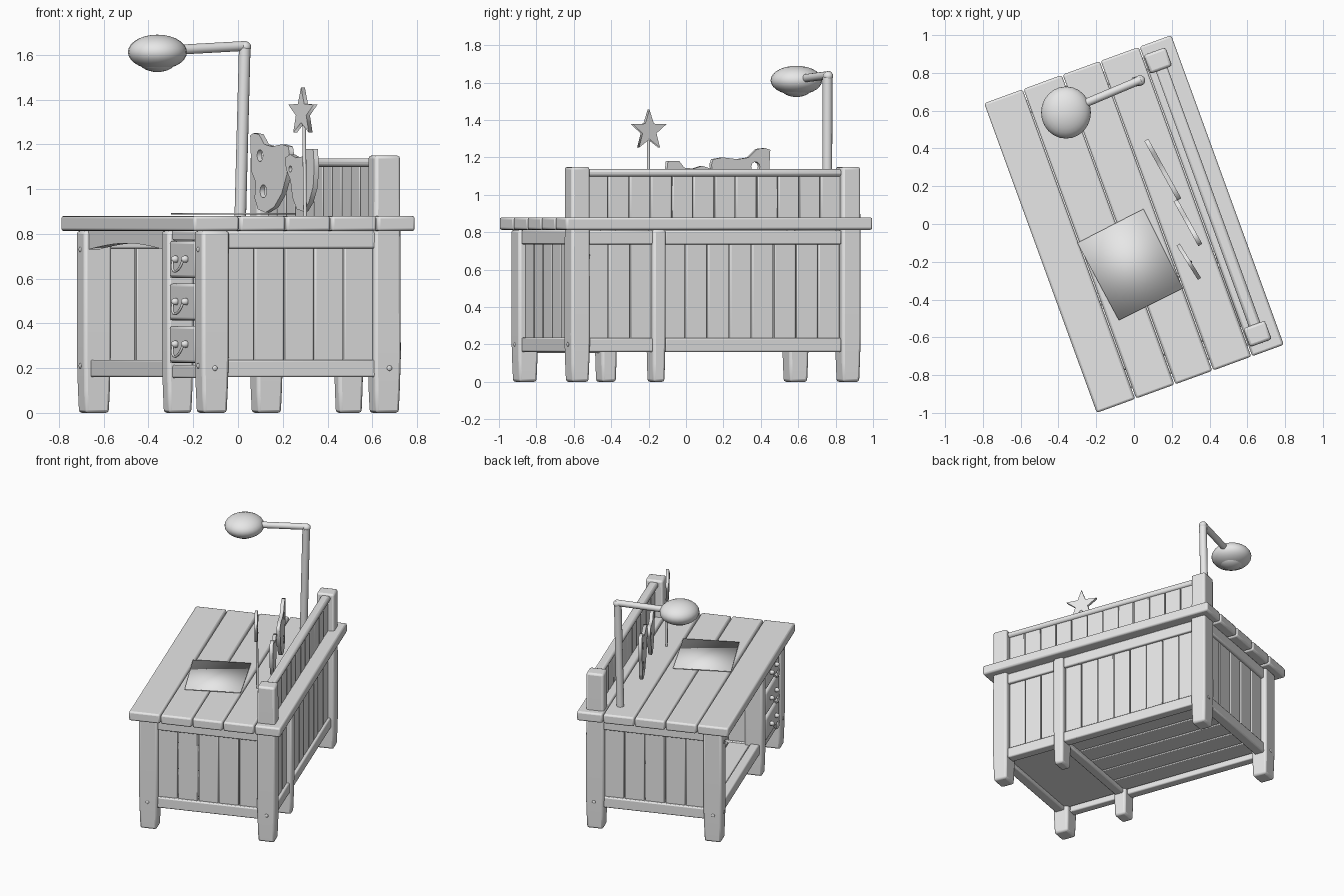
import bpy, bmesh, math
from mathutils import Matrix, Vector

if "Cube" in bpy.data.objects:
    bpy.data.objects.remove(bpy.data.objects["Cube"])

grey = bpy.data.materials.new("plain_grey")
grey.use_nodes = True
GREY = (0.8, 0.8, 0.8, 1)
grey.diffuse_color = GREY
grey.node_tree.nodes["Principled BSDF"].inputs["Base Color"].default_value = GREY

# The desk is built along its own axes, then turned
TURN = Matrix.Rotation(math.radians(20), 4, 'Z')
ID = Matrix.Identity(4)


def finish(ob, bevel=0.0, smooth=True):
    if not ob.data.materials:
        ob.data.materials.append(grey)
    if bevel:
        m = ob.modifiers.new("soft_edges", 'BEVEL')
        m.width, m.segments = bevel, 2
    bpy.ops.object.select_all(action='DESELECT')
    ob.select_set(True)
    bpy.context.view_layer.objects.active = ob
    if smooth:
        bpy.ops.object.shade_smooth_by_angle(angle=math.radians(40))
    return ob


def from_bmesh(name, bm, matrix, bevel=0.0):
    bmesh.ops.recalc_face_normals(bm, faces=bm.faces)
    me = bpy.data.meshes.new(name)
    bm.to_mesh(me)
    bm.free()
    ob = bpy.data.objects.new(name, me)
    bpy.context.collection.objects.link(ob)
    ob.matrix_world = matrix
    return finish(ob, bevel)


def box(name, lo, hi, bevel=0.008, matrix=TURN):
    lo, hi = Vector(lo), Vector(hi)
    bm = bmesh.new()
    bmesh.ops.create_cube(bm, size=1)
    for v in bm.verts:
        v.co = Vector((v.co[i] * (hi[i] - lo[i]) + (lo[i] + hi[i]) / 2 for i in range(3)))
    return from_bmesh(name, bm, matrix, bevel)


def post(name, u, v, w, d, top):
    # Square post, narrowing towards the foot
    bm = bmesh.new()
    rings = []
    for z, k in ((0, 0.88), (0.1, 0.94), (0.25, 1), (top, 1 if top < 1 else 0.95)):
        rings.append([bm.verts.new((u + sx * w * k / 2, v + sy * d * k / 2, z))
                      for sx, sy in ((-1, -1), (1, -1), (1, 1), (-1, 1))])
    for a, b in zip(rings, rings[1:]):
        for i in range(4):
            bm.faces.new((a[i], a[(i + 1) % 4], b[(i + 1) % 4], b[i]))
    bm.faces.new(rings[0])
    bm.faces.new(rings[-1])
    return from_bmesh(name, bm, TURN, 0.014)


def planks(name, axis, start, end, n, lo, hi, bevel=0.006, gap=0.006):
    # Row of n boards side by side along one axis
    step = (end - start) / n
    for i in range(n):
        a, b = list(lo), list(hi)
        a[axis], b[axis] = start + i * step + gap / 2, start + (i + 1) * step - gap / 2
        box(f"{name}_{i + 1}", a, b, bevel)


def ball(name, centre, radii, matrix=TURN):
    bm = bmesh.new()
    bmesh.ops.create_uvsphere(bm, u_segments=24, v_segments=14, radius=1)
    bmesh.ops.scale(bm, vec=radii, verts=bm.verts)
    bmesh.ops.translate(bm, vec=centre, verts=bm.verts)
    return from_bmesh(name, bm, matrix)


def rod(name, a, b, r, matrix=ID):
    a, b = Vector(a), Vector(b)
    bm = bmesh.new()
    bmesh.ops.create_cone(bm, cap_ends=True, segments=20, radius1=r, radius2=r, depth=(b - a).length)
    rot = (b - a).to_track_quat('Z', 'Y').to_matrix().to_4x4()
    bm.transform(Matrix.Translation((a + b) / 2) @ rot)
    return from_bmesh(name, bm, matrix, 0.004)


def plate(name, loops, thick, origin, along, matrix=ID):
    # Upright cut-out: first loop is the outline, the others are holes
    cu = bpy.data.curves.new(name, 'CURVE')
    cu.dimensions, cu.fill_mode, cu.extrude = '2D', 'BOTH', thick / 2
    for pts in loops:
        s = cu.splines.new('POLY')
        s.points.add(len(pts) - 1)
        for p, (x, y) in zip(s.points, pts):
            p.co = (x, y, 0, 1)
        s.use_cyclic_u = True
    ob = bpy.data.objects.new(name, cu)
    bpy.context.collection.objects.link(ob)
    d, up = Vector(along).normalized(), Vector((0, 0, 1))
    m = Matrix((d, up, d.cross(up))).transposed().to_4x4()
    ob.matrix_world = matrix @ Matrix.Translation(origin) @ m
    finish(ob, smooth=False)
    bpy.ops.object.convert(target='MESH')


def circle(x, y, r, n=10):
    return [(x + r * math.cos(i * math.tau / n), y + r * math.sin(i * math.tau / n)) for i in range(n)]


# Table top
edges = (-0.53, -0.308, -0.087, 0.127, 0.346, 0.53)
for i in range(5):
    box(f"top_board_{i + 1}", (edges[i] + 0.003, -0.872, 0.812), (edges[i + 1] - 0.003, 0.872, 0.88), 0.012)

# Legs and rear posts
for side, v in (("right", -0.77), ("left", 0.77)):
    post(f"front_leg_{side}", -0.405, v, 0.13, 0.115, 0.813)
    post(f"rear_post_{side}", 0.415, v, 0.128, 0.11, 1.15)
    out = math.copysign(0.055, v)
    for u in (-0.41, 0.42):
        ball("leg_bolt", (u, v + out, 0.2), (0.012, 0.006, 0.012))
    for z in (0.21, 0.73):
        ball("leg_bolt_side", (-0.47, v, z), (0.006, 0.012, 0.012))
post("front_leg_middle", -0.4, -0.31, 0.126, 0.092, 0.813)
post("rear_leg_middle", 0.41, -0.32, 0.123, 0.075, 0.813)

# End walls with rails
for side, v in (("right", -0.775), ("left", 0.775)):
    planks(f"end_plank_{side}", 0, -0.35, 0.36, 5, (0, v - 0.015, 0.2), (0, v + 0.015, 0.77))
    for z in (0.16, 0.735):
        box(f"end_rail_{side}", (-0.36, v - 0.035, z), (0.37, v + 0.035, z + 0.077))

# Rear wall in two bays
for n, (a, b, count) in enumerate(((-0.72, -0.35, 3), (-0.285, 0.72, 8))):
    planks(f"rear_plank_{n}", 1, a, b, count, (0.405, 0, 0.2), (0.435, 0, 0.77))
    for z in (0.16, 0.735):
        box("rear_rail", (0.385, a, z), (0.455, b, z + 0.075))

# Backboard above the top
planks("backboard_plank", 1, -0.72, 0.73, 12, (0.405, 0, 0.87), (0.435, 0, 1.11))
box("backboard_rail", (0.385, -0.73, 1.098), (0.45, 0.74, 1.137), 0.015)

# Floor, partition and front rails
planks("floor_board", 0, -0.37, 0.39, 5, (0, -0.29, 0.19), (0, 0.75, 0.225))
box("drawer_floor", (-0.37, -0.75, 0.185), (0.39, -0.33, 0.205))
planks("partition_plank", 0, -0.35, 0.36, 5, (0, -0.325, 0.2), (0, -0.3, 0.8))
box("partition_rail", (-0.36, -0.345, 0.16), (0.37, -0.28, 0.23))
box("front_bottom_rail", (-0.44, -0.28, 0.16), (-0.375, 0.73, 0.237))
for z, h in ((0.155, 0.06), (0.77, 0.045)):
    box("drawer_rail", (-0.44, -0.73, z), (-0.38, -0.34, z + h))
arch = [(0.99 * i / 12, 0.73 + 0.028 * math.sin(math.pi * i / 12)) for i in range(13)]
plate("knee_apron", [arch + [(0.99, 0.812), (0, 0.812)]], 0.05, (-0.425, -0.27, 0), (0, 1, 0), TURN)

# Drawers with knobs and hanging pulls
for i in range(3):
    z = 0.222 + i * 0.19
    box(f"drawer_{i + 1}", (-0.462, -0.71, z), (0.35, -0.365, z + 0.166), 0.014)
    for s in (-1, 1):
        ball("drawer_knob", (-0.47, -0.537 + s * 0.065, z + 0.085), (0.02, 0.016, 0.016))
    arc = bpy.data.curves.new("drawer_pull", 'CURVE')
    arc.dimensions, arc.bevel_depth, arc.bevel_resolution = '3D', 0.006, 2
    sp = arc.splines.new('POLY')
    sp.points.add(12)
    for k, p in enumerate(sp.points):
        t = math.pi * k / 12
        p.co = (-0.48 - 0.015 * math.sin(t), -0.537 + 0.065 * math.cos(t), z + 0.085 - 0.055 * math.sin(t), 1)
    pull = bpy.data.objects.new(f"drawer_pull_{i + 1}", arc)
    bpy.context.collection.objects.link(pull)
    pull.matrix_world = TURN
    finish(pull, smooth=False)
    bpy.ops.object.convert(target='MESH')

# Lamp
rod("lamp_pole", (0.01, 0.755, 0.87), (0.03, 0.757, 1.63), 0.026)
rod("lamp_arm", (0.04, 0.765, 1.64), (-0.28, 0.63, 1.622), 0.022)
ball("lamp_joint", (0.032, 0.76, 1.635), (0.027, 0.027, 0.025), ID)
ball("lamp_shade", (-0.36, 0.59, 1.612), (0.132, 0.138, 0.078), ID)
ball("lamp_bulb", (-0.36, 0.59, 1.575), (0.085, 0.085, 0.052), ID)

# Paper sheet
bm = bmesh.new()
bm.faces.new([bm.verts.new((x, y, 0.886)) for x, y in ((-0.3, -0.1), (-0.08, -0.51), (0.26, -0.34), (0.05, 0.08))])
sheet = from_bmesh("paper_sheet", bm, ID)
sheet.modifiers.new("thickness", 'SOLIDIFY').thickness = 0.007

# Wooden cut-outs standing on the desk
ALONG = (0.485, -0.874, 0)
plate("large_cutout", [
    [(0, 1.24), (0.03, 1.25), (0.08, 1.245), (0.13, 1.2), (0.2, 1.19), (0.29, 1.2), (0.35, 1.19), (0.36, 1.16),
     (0.34, 1.07), (0.29, 0.98), (0.22, 0.92), (0.14, 0.895), (0.07, 0.91), (0.04, 0.96), (0.05, 1.03), (0.01, 1.08)],
    circle(0.09, 1.15, 0.027), circle(0.12, 0.99, 0.03)], 0.024, (0.065, 0.445, 0), ALONG)
plate("small_cutout", [
    [(0, 1.14), (0.05, 1.155), (0.1, 1.14), (0.16, 1.145), (0.19, 1.18), (0.26, 1.18), (0.27, 1.1), (0.26, 1.01),
     (0.22, 0.94), (0.17, 0.9), (0.11, 0.91), (0.07, 0.96), (0.05, 1.04), (0.01, 1.09)],
    circle(0.05, 1.09, 0.014)], 0.024, (0.22, 0.125, 0), ALONG)

# Star on a stick
star = [((0.112 if k % 2 == 0 else 0.046) * math.sin(k * math.pi / 5),
         (0.112 if k % 2 == 0 else 0.046) * math.cos(k * math.pi / 5)) for k in range(10)]
plate("star", [star], 0.02, (0.29, -0.2, 1.343), (0.53, -0.85, 0))
rod("star_stick", (0.3, -0.2, 0.87), (0.295, -0.2, 1.3), 0.008)
